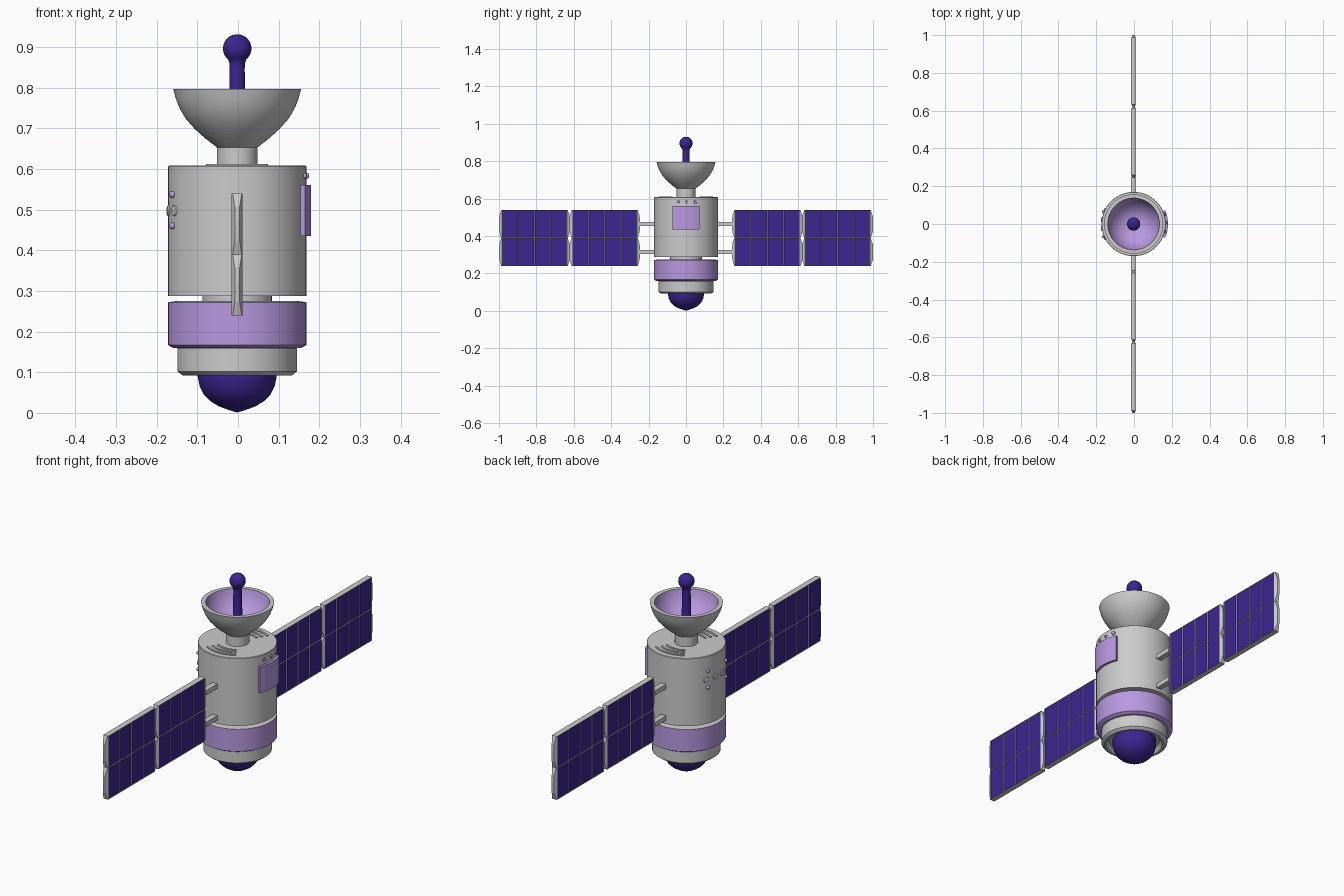
import bpy, bmesh, math
from mathutils import Matrix, Vector

if "Cube" in bpy.data.objects:
    bpy.data.objects.remove(bpy.data.objects["Cube"])

CX = -0.002  # body axis


def material(name, rgb):
    m = bpy.data.materials.new(name)
    m.diffuse_color = (*rgb, 1)
    m.use_nodes = True
    m.node_tree.nodes["Principled BSDF"].inputs["Base Color"].default_value = m.diffuse_color
    return m


DARK = material("deep_violet", (0.045, 0.018, 0.28))
LAV = material("lavender", (0.48, 0.32, 0.75))
GREY = material("grey", (0.8, 0.8, 0.8))


def finish(name, bm, mats=(), smooth=True):
    bmesh.ops.recalc_face_normals(bm, faces=bm.faces)
    me = bpy.data.meshes.new(name)
    bm.to_mesh(me)
    bm.free()
    ob = bpy.data.objects.new(name, me)
    bpy.context.collection.objects.link(ob)
    ob.location.x = CX
    for m in mats:
        me.materials.append(m)
    if smooth:
        bpy.ops.object.select_all(action='DESELECT')
        ob.select_set(True)
        bpy.context.view_layer.objects.active = ob
        bpy.ops.object.shade_smooth_by_angle(angle=math.radians(30))
    return ob


def lathe(name, profile, mats=(), segs=64):
    bm = bmesh.new()
    vs = [bm.verts.new((r, 0, z)) for r, z in profile]
    es = [bm.edges.new(p) for p in zip(vs, vs[1:])]
    bmesh.ops.spin(bm, geom=vs + es, axis=(0, 0, 1), cent=(0, 0, 0),
                   angle=2 * math.pi, steps=segs)
    bmesh.ops.remove_doubles(bm, verts=bm.verts, dist=1e-5)
    return finish(name, bm, mats)


def arc_slab(name, r0, r1, mid, half, z0, z1, mats=(), corner=0, steps=12):
    """Curved block between two radii, centred on angle mid (degrees)."""
    bm = bmesh.new()
    prev = None
    for i in range(steps + 1):
        a = math.radians(mid - half + 2 * half * i / steps)
        ring = [bm.verts.new((r * math.cos(a), r * math.sin(a), z))
                for r, z in ((r0, z0), (r1, z0), (r1, z1), (r0, z1))]
        if prev:
            for k in range(4):
                bm.faces.new((prev[k], prev[k - 1], ring[k - 1], ring[k]))
        else:
            bm.faces.new(ring)
        prev = ring
    bm.faces.new(prev)
    if corner:
        ends = [e for e in bm.edges
                if abs(e.verts[0].co.xy.length - e.verts[1].co.xy.length) > 1e-4
                and len(set(f.calc_area() for f in e.link_faces)) and e.calc_face_angle(0) > 0.8]
        bmesh.ops.bevel(bm, geom=ends, offset=corner, segments=4, profile=0.5, affect='EDGES')
    return finish(name, bm, mats)


def box(name, lo, hi, mats=()):
    bm = bmesh.new()
    lo, hi = Vector(lo), Vector(hi)
    bmesh.ops.create_cube(bm, size=1, matrix=Matrix.Translation((lo + hi) / 2)
                          @ Matrix.Diagonal((*(hi - lo), 1)))
    return finish(name, bm, mats, smooth=False)


def stud(name, side, y, z, radius, mats=(), out=0.006):
    """Rounded button on the hull wall, pointing along x."""
    bm = bmesh.new()
    x = side * math.sqrt(0.17 ** 2 - y ** 2)
    n = Vector((x, y, 0)).normalized()
    rot = n.to_track_quat('Z', 'Y').to_matrix().to_4x4()
    bmesh.ops.create_cone(bm, cap_ends=True, segments=20, radius1=radius, radius2=radius,
                          depth=0.012 + out,
                          matrix=Matrix.Translation(Vector((x, y, z)) + n * (out - 0.012) / 2) @ rot)
    rim = [e for e in bm.edges if e.calc_face_angle(0) > 1
           and all((v.co - Vector((x, y, z))).dot(n) > 0 for v in e.verts)]
    bmesh.ops.bevel(bm, geom=rim, offset=out * 0.5, segments=3, profile=0.5, affect='EDGES')
    return finish(name, bm, mats)


# Hull stack, bottom to top
lathe("nose_dome", [(0, 0.001), (0.02, 0.007), (0.045, 0.016), (0.066, 0.029), (0.082, 0.045),
                    (0.092, 0.065), (0.097, 0.088), (0.097, 0.115)], [DARK])
lathe("lower_collar", [(0.09, 0.112), (0.112, 0.112), (0.124, 0.092), (0.134, 0.092),
                       (0.147, 0.102), (0.147, 0.158), (0.142, 0.165), (0, 0.165)])
lathe("lavender_band", [(0, 0.16), (0.158, 0.16), (0.17, 0.167), (0.17, 0.272)], [LAV])
lathe("band_top", [(0.17, 0.272), (0.15, 0.275), (0, 0.275)])
lathe("waist", [(0.085, 0.27), (0.085, 0.295)])
lathe("main_hull", [(0, 0.291), (0.15, 0.291), (0.17, 0.288), (0.17, 0.606), (0.168, 0.608), (0, 0.608)])
lathe("dish_neck", [(0.05, 0.605), (0.05, 0.66)])

# Antenna dish: grey shell, lavender bowl, dark feed mast
lathe("dish_shell", [(0, 0.653), (0.05, 0.653), (0.08, 0.676), (0.105, 0.699), (0.127, 0.724),
                     (0.142, 0.75), (0.151, 0.773), (0.157, 0.796), (0.137, 0.796)])
lathe("dish_bowl", [(0.137, 0.796), (0.131, 0.772), (0.12, 0.748), (0.103, 0.724),
                    (0.08, 0.703), (0.05, 0.687), (0, 0.68)], [LAV])
ball = [(0.035 * math.sin(t), 0.896 - 0.035 * math.cos(t))
        for t in (math.radians(40 + 140 * i / 12) for i in range(13))]
lathe("feed_mast", [(0.025, 0.68), (0.021, 0.72), (0.0195, 0.78), (0.0185, 0.845),
                    (0.019, 0.86)] + ball, [DARK], segs=32)

# Curved ridges on the hull roof
for mid in (90, 270):
    for i, r in enumerate((0.085, 0.11, 0.135)):
        arc_slab(f"roof_ridge_{mid}_{i}", r, r + 0.009, mid, 32, 0.6, 0.612)

# Right side hatch with its buttons
arc_slab("hatch", 0.165, 0.182, 0, 23.5, 0.435, 0.56, [LAV], corner=0.01)
for i, (y, r) in enumerate(((-0.04, 0.007), (0.005, 0.007), (0.05, 0.009))):
    stud(f"hatch_button_{i}", 1, y, 0.583, r, [LAV])

# Left side row of ports with four corner buttons
for i, y in enumerate((-0.072, -0.024, 0.024, 0.072)):
    stud(f"port_{i}", -1, y, 0.497, 0.013, out=0.004)
for y in (-0.065, 0.065):
    for z in (0.46, 0.537):
        stud(f"port_button_{y}_{z}", -1, y, z, 0.008, [LAV], out=0.01)

# Solar wings
Z0, ZM, Z1, T = 0.24, 0.39, 0.54, 0.0135


def panel(name, y0, y1):
    """Frame of 4 x 2 cells, each cell inset on both faces."""
    bm = bmesh.new()
    for x in (-T, T):
        bmesh.ops.create_grid(bm, x_segments=4, y_segments=2, size=0.5, matrix=
                              Matrix.Translation((x, (y0 + y1) / 2, ZM))
                              @ Matrix(((0, 0, 1, 0), (y1 - y0, 0, 0, 0), (0, Z1 - Z0, 0, 0), (0, 0, 0, 1))))
    cells = bm.faces[:]
    rim = [e for e in bm.edges if e.is_boundary]
    bmesh.ops.bridge_loops(bm, edges=rim)
    bmesh.ops.recalc_face_normals(bm, faces=bm.faces)
    bmesh.ops.inset_individual(bm, faces=cells, thickness=0.0035, depth=-0.002)
    for f in cells:
        f.material_index = 1
    return finish(name, bm, [GREY, DARK], smooth=False)


def end_cap(name, y, d, z0, z1):
    """Bowed wedge closing one half of a panel end; d is the signed bulge."""
    bm = bmesh.new()
    prev = None
    for t, out, w in ((0, 0.25, 0.011), (0.22, 1, 0.006), (0.5, 1.1, 0.005),
                      (0.78, 1, 0.006), (1, 0.25, 0.011)):
        z = z0 + (z1 - z0) * t
        ring = [bm.verts.new(p) for p in ((-T, y, z), (T, y, z), (w, y + d * out, z), (-w, y + d * out, z))]
        if prev:
            for k in range(4):
                bm.faces.new((prev[k], prev[k - 1], ring[k - 1], ring[k]))
        else:
            bm.faces.new(ring)
        prev = ring
    bm.faces.new(prev)
    return finish(name, bm, smooth=False)


for s, side in ((-1, "front"), (1, "back")):
    for n, (a, b) in enumerate(((0.262, 0.608), (0.636, 0.984))):
        panel(f"{side}_solar_panel_{n}", *sorted((s * a, s * b)))
        for h, (z0, z1) in enumerate(((Z0, ZM), (ZM, Z1))):
            end_cap(f"{side}_inner_cap_{n}_{h}", s * a, -s * 0.0145, z0, z1)
            end_cap(f"{side}_outer_cap_{n}_{h}", s * b, s * 0.0145, z0, z1)
    for k, z in enumerate((0.315, 0.465)):
        y0, y1 = sorted((s * 0.15, s * 0.252))
        box(f"{side}_strut_{k}", (-0.013, y0, z - 0.011), (0.013, y1, z + 0.011))
